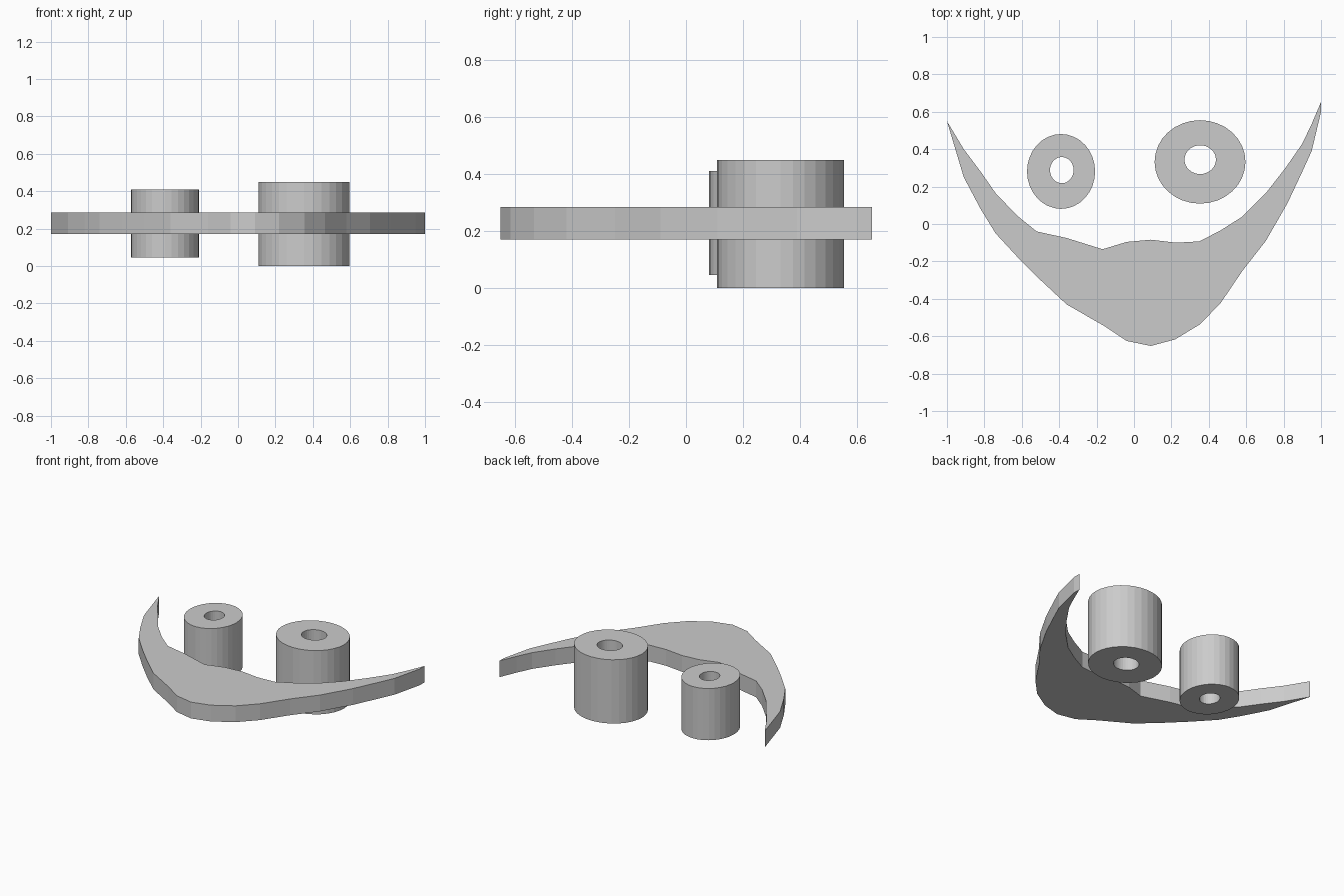
import bpy, bmesh, math

if "Cube" in bpy.data.objects:
    bpy.data.objects.remove(bpy.data.objects["Cube"])

SIDES = 32


def new_object(name, bm):
    bmesh.ops.recalc_face_normals(bm, faces=bm.faces[:])
    mesh = bpy.data.meshes.new(name)
    bm.to_mesh(mesh)
    bm.free()
    obj = bpy.data.objects.new(name, mesh)
    bpy.context.collection.objects.link(obj)
    return obj


def oval_ring(bm, center, radii, z):
    ring = []
    for i in range(SIDES):
        a = 2 * math.pi * i / SIDES
        ring.append(bm.verts.new((center[0] + radii[0] * math.cos(a),
                                  center[1] + radii[1] * math.sin(a), z)))
    return ring


def oval_tube(name, center, radii, hole_center, hole_radii, z0, z1):
    """Oval cylinder with an oval hole all the way through."""
    bm = bmesh.new()
    rings = [oval_ring(bm, center, radii, z0),
             oval_ring(bm, center, radii, z1),
             oval_ring(bm, hole_center, hole_radii, z1),
             oval_ring(bm, hole_center, hole_radii, z0)]
    for r in range(4):
        a, b = rings[r], rings[(r + 1) % 4]
        for i in range(SIDES):
            j = (i + 1) % SIDES
            bm.faces.new((a[i], a[j], b[j], b[i]))
    return new_object(name, bm)


def extruded_outline(name, points, z0, z1):
    bm = bmesh.new()
    face = bm.faces.new([bm.verts.new((x, y, z0)) for x, y in points])
    top = bmesh.ops.extrude_face_region(bm, geom=[face], use_keep_orig=True)
    verts = [v for v in top["geom"] if isinstance(v, bmesh.types.BMVert)]
    bmesh.ops.translate(bm, verts=verts, vec=(0, 0, z1 - z0))
    bmesh.ops.recalc_face_normals(bm, faces=bm.faces[:])
    caps = [f for f in bm.faces if len(f.verts) > 4]
    bmesh.ops.triangulate(bm, faces=caps, ngon_method='EAR_CLIP')
    return new_object(name, bm)


# Eyes: slightly uneven oval tubes
oval_tube("left_eye", (-0.39, 0.281), (0.182, 0.20),
          (-0.386, 0.288), (0.063, 0.070), 0.045, 0.41)
oval_tube("right_eye", (0.353, 0.332), (0.243, 0.223),
          (0.354, 0.344), (0.084, 0.077), 0.0, 0.45)

# Smiling mouth: hand-drawn crescent, lower edge then upper edge
lower = [(-1.0, 0.55), (-0.91, 0.25), (-0.82, 0.08), (-0.74, -0.05),
         (-0.62, -0.18), (-0.505, -0.295), (-0.36, -0.43), (-0.16, -0.545),
         (-0.04, -0.625), (0.09, -0.652), (0.22, -0.617), (0.355, -0.535),
         (0.465, -0.42), (0.58, -0.25), (0.705, -0.09), (0.82, 0.11),
         (0.90, 0.28), (0.95, 0.39), (1.0, 0.60)]
upper = [(1.0, 0.653), (0.95, 0.535), (0.90, 0.43), (0.81, 0.30),
         (0.705, 0.165), (0.58, 0.04), (0.465, -0.033), (0.35, -0.093),
         (0.225, -0.10), (0.09, -0.084), (-0.04, -0.096), (-0.168, -0.135),
         (-0.36, -0.075), (-0.52, -0.04), (-0.625, 0.045), (-0.74, 0.165),
         (-0.82, 0.28), (-0.91, 0.40)]
extruded_outline("mouth", lower + upper, 0.17, 0.285)
